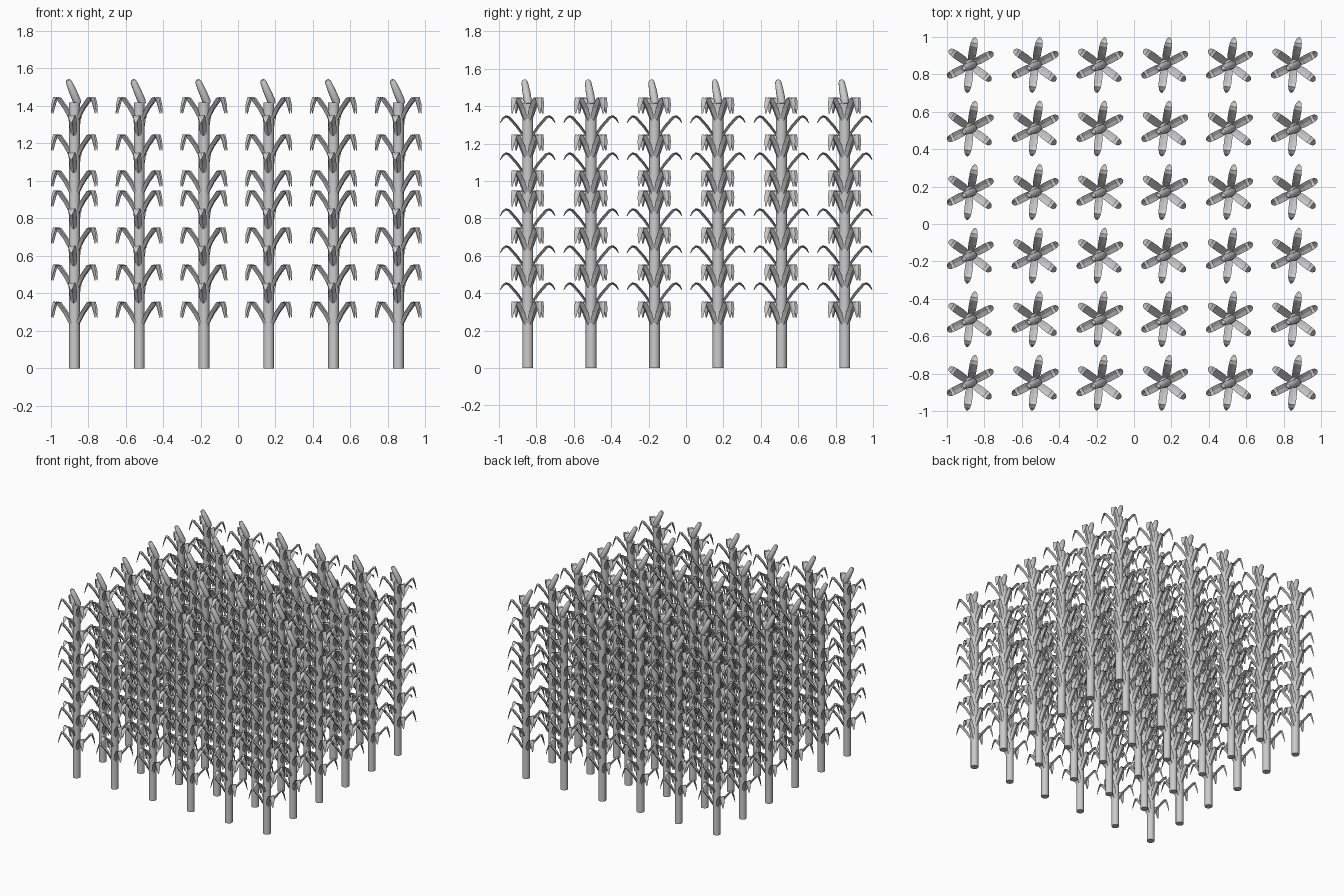
import bpy, bmesh, math
from mathutils import Vector, Matrix

if "Cube" in bpy.data.objects:
    bpy.data.objects.remove(bpy.data.objects["Cube"])

# Leaf centreline: (radius, height below peak, half width)
DIAGONAL = [(0.012, -0.145, 0.016), (0.055, -0.068, 0.021), (0.098, -0.016, 0.021),
            (0.118, -0.012, 0.019), (0.131, -0.05, 0.015), (0.139, -0.098, 0.004)]
STRAIGHT = [(0.012, -0.125, 0.016), (0.055, -0.062, 0.021), (0.098, -0.014, 0.021),
            (0.118, -0.007, 0.019), (0.137, -0.022, 0.014), (0.150, -0.048, 0.004)]


def add_leaf(bm, path, angle, peak):
    """Folded blade: a thin V cross-section swept along an arching centreline."""
    rot = Matrix.Rotation(math.radians(angle), 3, 'Z')
    rings = []
    for i, (r, z, w) in enumerate(path):
        a, b = path[max(i - 1, 0)], path[min(i + 1, len(path) - 1)]
        t = Vector((b[0] - a[0], 0, b[1] - a[1])).normalized()
        n = Vector((-t.z, 0, t.x))
        c = Vector((r, 0, z + peak))
        side = Vector((0, w, 0))
        fold = n * w * 0.5
        pts = [c + side, c - fold * 0.4, c - side, c - fold * 1.2]
        rings.append([bm.verts.new(rot @ p) for p in pts])
    for a, b in zip(rings, rings[1:]):
        for k in range(4):
            j = (k + 1) % 4
            bm.faces.new((a[k], a[j], b[j], b[k]))
    bm.faces.new(rings[0])
    bm.faces.new(rings[-1])


def add_lathe(bm, profile, sides, matrix):
    """Closed solid turned from (radius, height) points."""
    rings = []
    for r, z in profile:
        rings.append([bm.verts.new(matrix @ Vector((r * math.cos(2 * math.pi * k / sides),
                                                    r * math.sin(2 * math.pi * k / sides), z)))
                      for k in range(sides)])
    for a, b in zip(rings, rings[1:]):
        for k in range(sides):
            j = (k + 1) % sides
            bm.faces.new((a[k], a[j], b[j], b[k]))
    bm.faces.new(rings[0])
    bm.faces.new(rings[-1])


def finish(bm, name, smooth=False):
    bmesh.ops.recalc_face_normals(bm, faces=bm.faces)
    me = bpy.data.meshes.new(name)
    bm.to_mesh(me)
    bm.free()
    if smooth:
        me.shade_smooth()
        me.set_sharp_from_angle(angle=math.radians(35))
    return me


# Stalk
bm = bmesh.new()
add_lathe(bm, [(0.029, 0), (0.029, 1.418)], 16, Matrix.Identity(4))
stalk = finish(bm, "stalk", True)

# Tassel leaning to one side, with a rounded tip
bm = bmesh.new()
base, tip = Vector((0.016, 0.002, 1.42)), Vector((-0.035, -0.019, 1.54))
axis = tip - base
tilt = Matrix.Translation(base) @ axis.to_track_quat('Z', 'Y').to_matrix().to_4x4()
L = axis.length
add_lathe(bm, [(0.017, -0.01), (0.022, 0.008), (0.021, L * 0.5), (0.017, L - 0.014),
               (0.012, L - 0.003), (0.004, L + 0.001)], 12, tilt)
tassel = finish(bm, "tassel", True)

# Leaves: whorls of four, alternating with front/back pairs
bm = bmesh.new()
for peak in (1.459, 1.261, 1.069, 0.962, 0.764, 0.566, 0.368):
    for angle in (28, 145, 207, 323):
        add_leaf(bm, DIAGONAL, angle, peak)
for peak in (1.358, 1.160, 0.861, 0.663, 0.465):
    for angle in (80, 263):
        add_leaf(bm, STRAIGHT, angle, peak)
leaves = finish(bm, "leaves")

# Field of six by six plants
for i in range(6):
    for j in range(6):
        pos = (-0.873 + 0.3458 * i, -0.846 + 0.339 * j, 0)
        for me in (stalk, tassel, leaves):
            ob = bpy.data.objects.new(f"{me.name}_{i + 1}_{j + 1}", me)
            ob.location = pos
            bpy.context.collection.objects.link(ob)
